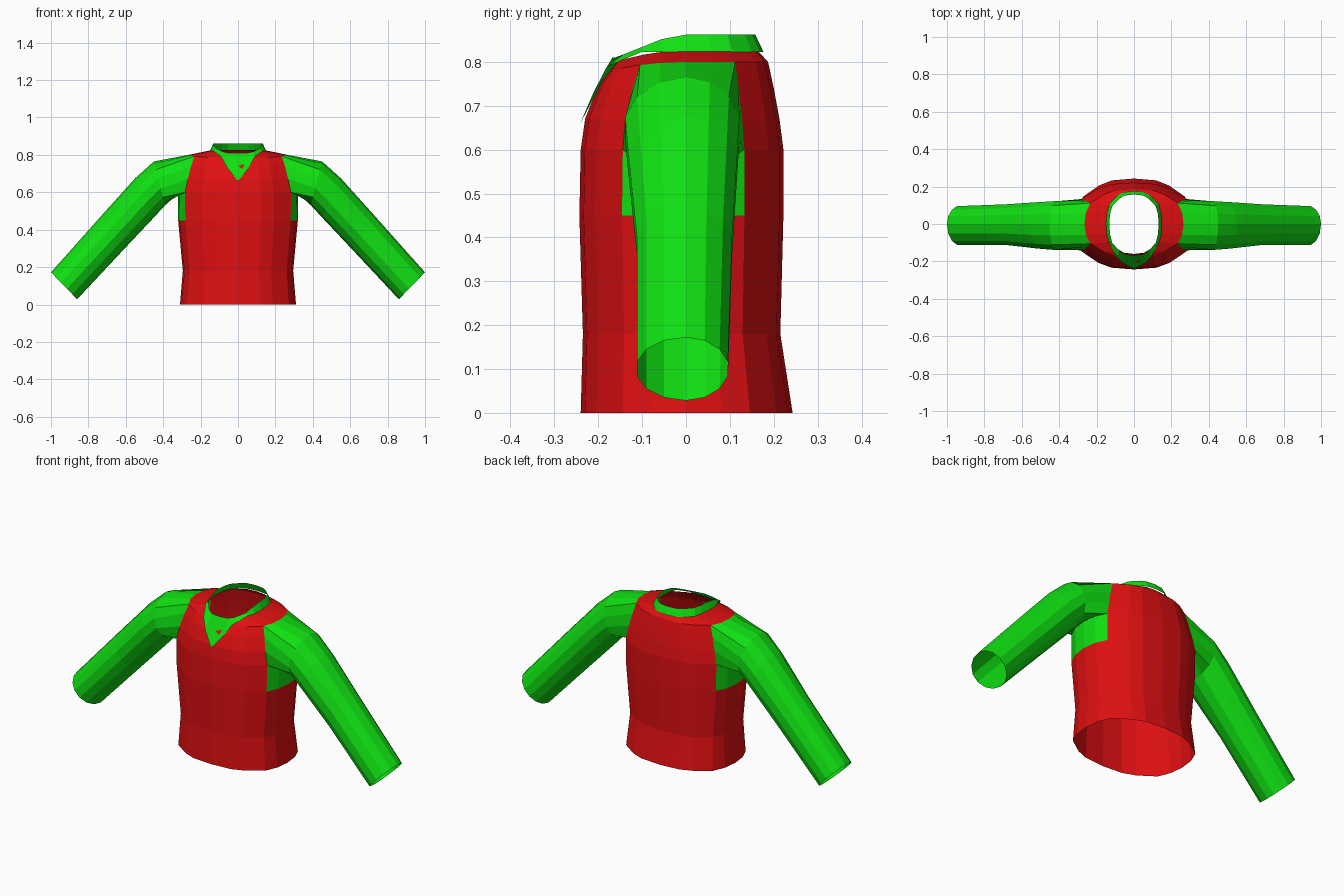
import bpy
import bmesh
import math

if "Cube" in bpy.data.objects:
    bpy.data.objects.remove(bpy.data.objects["Cube"], do_unlink=True)


def make_material(name, colour):
    mat = bpy.data.materials.new(name)
    mat.use_nodes = True
    mat.diffuse_color = colour
    mat.node_tree.nodes["Principled BSDF"].inputs["Base Color"].default_value = colour
    return mat


red = make_material("red cloth", (0.75, 0.005, 0.006, 1))
green = make_material("green cloth", (0.005, 0.75, 0.006, 1))

# Unit outline of the body, a rounded oval, mirrored from one quarter
quarter = [(1, 0), (0.97, 0.33), (0.88, 0.6), (0.6, 0.85), (0.38, 0.96), (0, 1)]
half = quarter + [(-x, y) for x, y in quarter[-2::-1]]
outline = half + [(x, -y) for x, y in half[-2:0:-1]]
COUNT = len(outline)


def oval(z, rx, front, back, dip=0):
    """One body ring; the front edge may dip down."""
    return [(x * rx, y * (back if y > 0 else -front), z - dip * min(y, 0) ** 2)
            for x, y in outline]


def loft(name, rings, mats, skip=None, colour=None):
    """Join closed rings of points into an open tube."""
    bm = bmesh.new()
    rows = [[bm.verts.new(p) for p in ring] for ring in rings]
    n = len(rows[0])
    for r in range(len(rows) - 1):
        for c in range(n):
            if skip and skip(r, c):
                continue
            d = (c + 1) % n
            face = bm.faces.new((rows[r][c], rows[r][d], rows[r + 1][d], rows[r + 1][c]))
            if colour:
                face.material_index = colour(r, c)
    bmesh.ops.recalc_face_normals(bm, faces=bm.faces)
    bmesh.ops.delete(bm, geom=[v for v in bm.verts if not v.link_faces], context='VERTS')
    mesh = bpy.data.meshes.new(name)
    bm.to_mesh(mesh)
    bm.free()
    for mat in mats:
        mesh.materials.append(mat)
    obj = bpy.data.objects.new(name, mesh)
    bpy.context.collection.objects.link(obj)
    return obj


# Body from hem to neckline, with an armhole in each side
body = [
    oval(0, 0.31, -0.24, 0.243),
    oval(0.18, 0.295, -0.235, 0.215),
    oval(0.45, 0.32, -0.243, 0.222),
    oval(0.60, 0.322, -0.24, 0.222),
    oval(0.67, 0.305, -0.23, 0.213),
    oval(0.74, 0.285, -0.202, 0.2),
    oval(0.80, 0.265, -0.175, 0.187, 0.02),
    oval(0.826, 0.14, -0.16, 0.163, 0.026),
]
LOW, HIGH = 3, 6


def at_side(c):
    return c in (0, 1, 8, 9, 10, 11, 18, 19)


loft("body", body, [red, green],
     skip=lambda r, c: LOW <= r < HIGH and at_side(c),
     colour=lambda r, c: int(r == LOW - 1 and at_side(c)))

# Sleeves: the armhole edge, then rings given by top, bottom, front and back
hole = ([(LOW, 0), (LOW, 1)] + [(r, 2) for r in range(LOW, HIGH + 1)]
        + [(HIGH, 1), (HIGH, 0), (HIGH, -1)]
        + [(r, -2) for r in range(HIGH, LOW - 1, -1)] + [(LOW, -1)])
sleeve_rings = [
    ((0.45, 0.765), (0.39, 0.53), -0.142, 0.125),
    ((0.55, 0.675), (0.45, 0.465), -0.135, 0.12),
    ((0.73, 0.475), (0.61, 0.295), -0.115, 0.108),
    ((1.0, 0.172), (0.86, 0.028), -0.115, 0.098),
]


def sleeve_ring(top, bottom, front, back):
    points = []
    for i in range(len(hole)):
        a = 2 * math.pi * i / len(hole)
        t = (1 - math.cos(a)) / 2
        y = math.sin(a) * (back if math.sin(a) > 0 else -front)
        points.append((bottom[0] + (top[0] - bottom[0]) * t, y,
                       bottom[1] + (top[1] - bottom[1]) * t))
    return points


for name, side in (("left_sleeve", 1), ("right_sleeve", -1)):
    rings = [[body[r][c % COUNT] for r, c in hole]]
    rings += [sleeve_ring(*ring) for ring in sleeve_rings]
    loft(name, [[(x * side, y, z) for x, y, z in ring] for ring in rings], [green])

# Collar: a standing band whose lower edge falls to a point on the chest
lower = oval(0.822, 0.15, -0.17, 0.177)
fall = [(-0.241, 0.66), (-0.211, 0.73), (-0.18, 0.79)]
for step, (y, z) in enumerate(fall):
    for c in (15 - step, 15 + step):
        lower[c] = (lower[c][0], y, z)
upper = [(x, y, 0.862 - 0.052 * min(1, max(0, (-y - 0.03) / 0.13)))
         for x, y, z in oval(0, 0.132, -0.168, 0.158)]
loft("collar", [lower, upper], [green])
